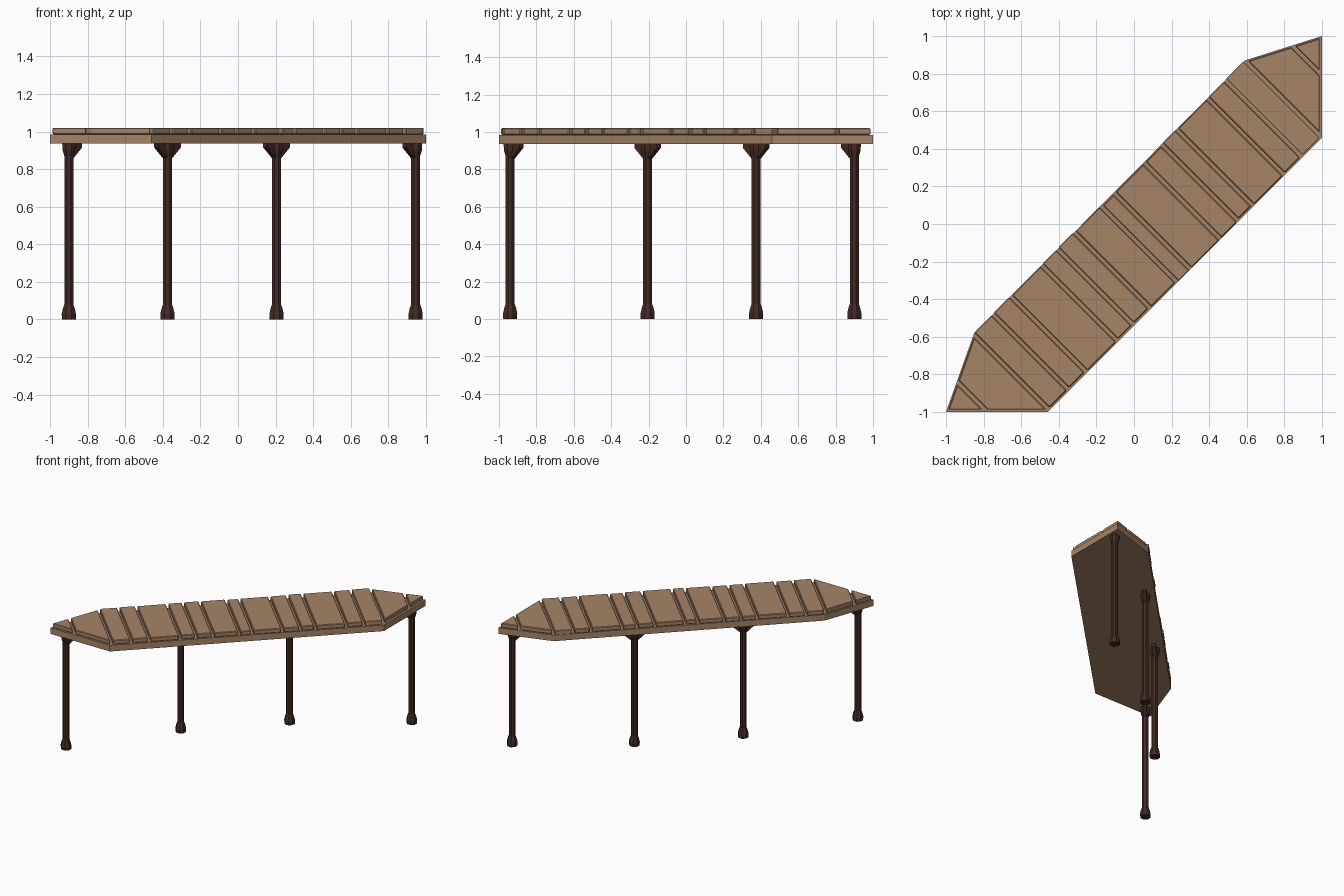
import bpy, bmesh, math, random
from mathutils import Vector

if "Cube" in bpy.data.objects:
    bpy.data.objects.remove(bpy.data.objects["Cube"])

random.seed(4)

def material(name, rgb):
    m = bpy.data.materials.new(name)
    m.diffuse_color = (*rgb, 1)
    m.use_nodes = True
    m.node_tree.nodes["Principled BSDF"].inputs["Base Color"].default_value = m.diffuse_color
    return m

TAN = material("tan_wood", (0.38, 0.235, 0.133))
DARK = material("dark_wood", (0.055, 0.024, 0.018))

def finish(bm, name, mat, bevel=0):
    bmesh.ops.recalc_face_normals(bm, faces=bm.faces)
    me = bpy.data.meshes.new(name)
    bm.to_mesh(me)
    bm.free()
    me.materials.append(mat)
    ob = bpy.data.objects.new(name, me)
    bpy.context.collection.objects.link(ob)
    if bevel:
        mod = ob.modifiers.new("bevel", "BEVEL")
        mod.width, mod.segments = bevel, 1
    return ob

def prism(pts, z0, z1):
    bm = bmesh.new()
    face = bm.faces.new([bm.verts.new((x, y, z0)) for x, y in pts])
    ext = bmesh.ops.extrude_face_region(bm, geom=[face])
    top = [v for v in ext["geom"] if isinstance(v, bmesh.types.BMVert)]
    bmesh.ops.translate(bm, verts=top, vec=(0, 0, z1 - z0))
    # extrude_face_region may drop the source face; close the base if so
    bmesh.ops.holes_fill(bm, edges=bm.edges, sides=0)
    return bm

# Supporting slab
OUTLINE = [(-1, -1), (-0.46, -1), (1, 0.46), (1, 1), (0.59, 0.87), (-0.85, -0.58)]
finish(prism(OUTLINE, 0.935, 0.985), "deck_slab", TAN)

# Diagonal planks: the deck outline cut at values of x + y
CUTS = [-2.1, -1.78, -1.44, -1.23, -1.04, -0.71, -0.54, -0.36, -0.08, 0.06,
        0.38, 0.57, 0.73, 1.06, 1.25, 1.46, 1.79, 2.1]
GAP = 0.014
inner = [(x * 0.988, y * 0.988) for x, y in OUTLINE]
for i, (a, b) in enumerate(zip(CUTS, CUTS[1:])):
    bm = prism(inner, 0.985, 1.02)
    for s, sign in ((a + GAP, -1), (b - GAP, 1)):
        geom = bm.verts[:] + bm.edges[:] + bm.faces[:]
        cut = bmesh.ops.bisect_plane(bm, geom=geom, plane_co=(s / 2, s / 2, 0),
                                     plane_no=(sign, sign, 0), clear_outer=True)
        edges = [e for e in cut["geom_cut"] if isinstance(e, bmesh.types.BMEdge)]
        if edges:
            bmesh.ops.contextual_create(bm, geom=edges)
    if 1 < i < 15:
        d = random.uniform(-0.005, 0.005)
        bmesh.ops.translate(bm, verts=bm.verts, vec=(d, -d, 0))
    finish(bm, f"plank_{i + 1}", TAN, 0.005)

# Posts: octagonal lathed profile with a flared foot, plus diagonal braces
PROFILE = [(0.04, 0), (0.041, 0.03), (0.034, 0.06), (0.026, 0.08),
           (0.026, 0.87), (0.036, 0.90), (0.038, 0.935)]

def post(name, x, y, braces):
    bm = bmesh.new()
    rings = []
    for r, z in PROFILE:
        rings.append([bm.verts.new((x + r * math.cos(t), y + r * math.sin(t), z))
                      for t in (math.tau * (k + 0.5) / 8 for k in range(8))])
    for lo, hi in zip(rings, rings[1:]):
        for k in range(8):
            j = (k + 1) % 8
            bm.faces.new((lo[k], lo[j], hi[j], hi[k]))
    bm.faces.new(rings[0])
    bm.faces.new(rings[-1])
    finish(bm, name, DARK)
    for n, sign in enumerate(braces):
        along = Vector((sign, sign, 0)).normalized()
        side = Vector((-along.y, along.x, 0)) * 0.015
        bm = bmesh.new()
        tri = [(0.0, 0.84), (0.085, 0.915), (0.085, 0.935), (0.0, 0.935)]
        ends = [[bm.verts.new(Vector((x, y, z)) + along * d + side * w)
                 for d, z in tri] for w in (-1, 1)]
        for ring in ends:
            bm.faces.new(ring)
        for k in range(4):
            j = (k + 1) % 4
            bm.faces.new((ends[0][k], ends[0][j], ends[1][j], ends[1][k]))
        finish(bm, f"{name}_brace_{n + 1}", DARK)

post("left_end_post", -0.90, -0.94, (1,))
post("left_middle_post", -0.375, -0.205, (1, -1))
post("right_middle_post", 0.205, 0.375, (1, -1))
post("right_end_post", 0.945, 0.90, (-1,))
